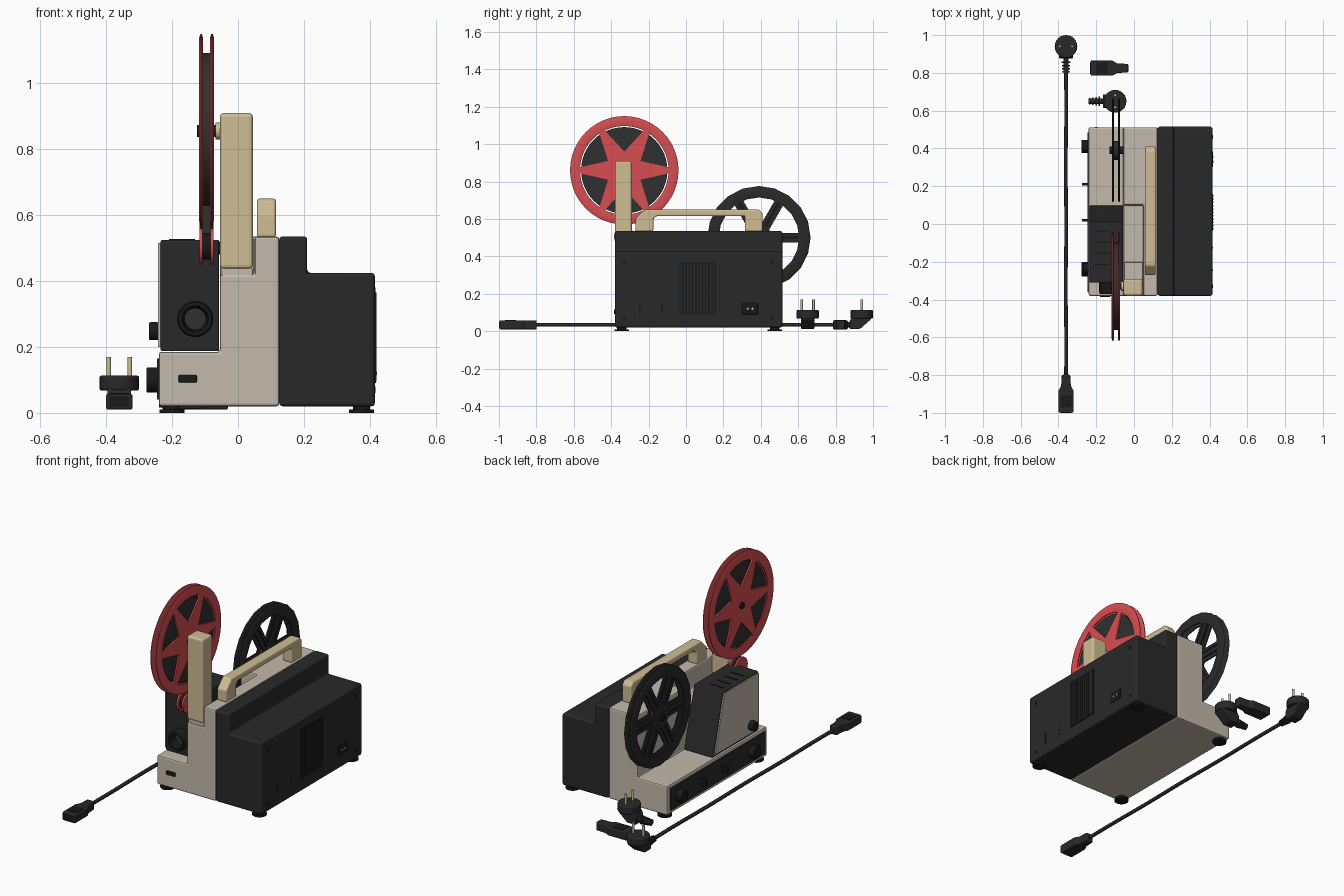
import bpy, bmesh
from math import sin, cos, pi, radians
from mathutils import Matrix, Vector

if "Cube" in bpy.data.objects:
    bpy.data.objects.remove(bpy.data.objects["Cube"])


def material(name, rgb):
    m = bpy.data.materials.new(name)
    m.use_nodes = True
    m.diffuse_color = (*rgb, 1)
    m.node_tree.nodes["Principled BSDF"].inputs["Base Color"].default_value = (*rgb, 1)
    return m


CASE = material("case black", (0.022, 0.022, 0.023))
DARK = material("deep black", (0.010, 0.010, 0.010))
FILM = material("film grey", (0.030, 0.030, 0.031))
BEIGE = material("warm beige", (0.55, 0.49, 0.41))
CREAM = material("cream", (0.62, 0.51, 0.30))
RED = material("reel red", (0.68, 0.075, 0.085))


def place(p, q, h, axis):
    return {"x": (h, p, q), "y": (p, h, q), "z": (p, q, h)}[axis]


def finish(name, bm, mat, bevel=0, smooth=False):
    bmesh.ops.recalc_face_normals(bm, faces=bm.faces)
    mesh = bpy.data.meshes.new(name)
    bm.to_mesh(mesh)
    bm.free()
    obj = bpy.data.objects.new(name, mesh)
    bpy.context.collection.objects.link(obj)
    mesh.materials.append(mat)
    if bevel:
        b = obj.modifiers.new("soft edges", "BEVEL")
        b.width, b.segments, b.limit_method = bevel, 3, "ANGLE"
    if smooth:
        bpy.ops.object.select_all(action="DESELECT")
        obj.select_set(True)
        bpy.context.view_layer.objects.active = obj
        bpy.ops.object.shade_smooth_by_angle(angle=radians(35))
    return obj


def prism(name, pts, axis, a, b, mat, bevel=0, smooth=False):
    """Extrude a flat outline along an axis from a to b."""
    bm = bmesh.new()
    lo, hi = [[bm.verts.new(place(p, q, h, axis)) for p, q in pts] for h in (a, b)]
    bm.faces.new(lo)
    bm.faces.new(hi)
    for i in range(len(pts)):
        j = (i + 1) % len(pts)
        bm.faces.new((lo[i], lo[j], hi[j], hi[i]))
    return finish(name, bm, mat, bevel, smooth)


def box(name, x0, x1, y0, y1, z0, z1, mat, bevel=0):
    return prism(name, [(x0, y0), (x1, y0), (x1, y1), (x0, y1)], "z", z0, z1, mat, bevel)


def disc(name, axis, p, q, r, a, b, mat, n=32, bevel=0):
    pts = [(p + r * cos(2 * pi * i / n), q + r * sin(2 * pi * i / n)) for i in range(n)]
    return prism(name, pts, axis, a, b, mat, bevel, True)


def ring(name, axis, p, q, section, mat, n=40):
    """Revolve a closed (radius, height) section about an axis."""
    bm = bmesh.new()
    loops = []
    for i in range(n):
        t = 2 * pi * i / n
        loops.append([bm.verts.new(place(p + r * cos(t), q + r * sin(t), h, axis)) for r, h in section])
    k = len(section)
    for i in range(n):
        a, b = loops[i], loops[(i + 1) % n]
        for j in range(k):
            bm.faces.new((a[j], b[j], b[(j + 1) % k], a[(j + 1) % k]))
    return finish(name, bm, mat, smooth=True)


# Dark stepped case with vent, socket and screws
prism("dark_case", [(.125, .02), (.415, .02), (.415, .425), (.21, .425), (.21, .535), (.125, .535)],
      "y", -.38, .515, CASE, .01)
box("vent_panel", .41, .417, -.035, .16, .09, .37, DARK)
for i in range(11):
    y = -.03 + i * .0175
    box("vent_slat", .412, .42, y, y + .008, .095, .365, CASE)
box("power_socket", .41, .419, .30, .385, .09, .15, DARK, .004)
for y in (.33, .355):
    disc("socket_pin", "x", y, .12, .006, .415, .421, BEIGE, 10)
for y in (-.33, .46):
    for z in (.07, .37):
        disc("case_screw", "x", y, z, .01, .41, .417, DARK, 12)
for y in (-.25, -.13):
    box("side_latch", .41, .417, y, y + .008, .09, .15, DARK)

# Beige body, L-shaped with a notch for the arm
body = prism("beige_body", [(-.24, .02), (.125, .02), (.125, .535), (-.055, .535), (-.055, .185), (-.24, .185)],
             "y", -.38, .512, BEIGE)
cutter = box("notch_cutter", -.1, .05, -.5, .10, .42, .7, BEIGE)
cutter.hide_render = True
cutter.hide_set(True)
cut = body.modifiers.new("notch", "BOOLEAN")
cut.operation, cut.object, cut.solver = "DIFFERENCE", cutter, "EXACT"
soft = body.modifiers.new("soft edges", "BEVEL")
soft.width, soft.segments, soft.limit_method = .008, 2, "ANGLE"
box("front_slot", -.18, -.125, -.386, -.375, .092, .115, DARK, .003)

# Control strip, knobs and feet
box("control_strip", -.246, -.235, -.36, .485, .04, .165, CASE)
for y, r in ((-.24, .038), (.41, .035)):
    disc("control_knob", "x", y, .10, r, -.278, -.24, DARK, 24, .004)
for y in (.02, .21):
    box("control_lever", -.275, -.24, y - .006, y + .006, .08, .12, DARK)
for x in (-.20, .375):
    for y in (-.343, .475):
        disc("foot", "z", x, y, .038, 0, .010, DARK, 24)
        disc("foot_stem", "z", x, y, .026, .008, .024, DARK, 16)

# Lamp housing with sloped back, side panel, lens and top vents
housing = [(-.31, .187), (.10, .187), (.01, .525), (-.31, .525)]
prism("lamp_housing", housing, "x", -.235, -.057, CASE, .006)
prism("lamp_side_panel", [(-.305, .20), (.085, .20), (.003, .515), (-.305, .515)], "x", -.242, -.233, BEIGE)
disc("focus_knob", "x", -.235, .248, .027, -.27, -.24, DARK, 24, .004)
ring("lens_barrel", "y", -.13, .285, [(.055, -.30), (.055, -.362), (.05, -.37), (.04, -.37), (.032, -.32), (.032, -.30)], DARK)
disc("lens_glass", "y", -.13, .285, .034, -.325, -.305, FILM, 24)
for i in range(4):
    y = -.22 + i * .06
    box("top_vent", -.21, -.13, y, y + .008, .52, .528, DARK)

# Reel arm and carrying handle
box("reel_arm", -.055, .045, -.38, -.29, .437, .91, CREAM, .012)
box("arm_base", -.05, .045, -.375, -.20, .41, .44, BEIGE, .005)
prism("carry_handle", [(-.27, .533), (-.27, .60), (-.22, .65), (.39, .65), (.41, .63), (.41, .533),
                       (.315, .533), (.315, .615), (-.16, .615), (-.175, .60), (-.175, .533)],
      "x", .057, .115, CREAM, .008)

# Full red reel: two flanges with star spokes around wound film
RY, RZ = -.33, .86
for x in (-.112, -.079):
    ring("red_rim", "x", RY, RZ, [(.237, x - .003), (.25, x - .006), (.278, x - .006), (.29, x - .002),
                                  (.29, x + .002), (.278, x + .006), (.25, x + .006), (.237, x + .003)], RED, 48)
    star = []
    for i in range(6):
        t = i * pi / 3
        star += [(RY + .245 * cos(t + d) , RZ + .245 * sin(t + d)) for d in (-.06, .06)]
        star.append((RY + .10 * cos(t + pi / 6), RZ + .10 * sin(t + pi / 6)))
    prism("red_spokes", star, "x", x - .004, x + .004, RED)
    disc("red_roller_side", "x", RY, .505, .055, x - .005, x + .005, RED, 24)
disc("wound_film", "x", RY, RZ, .231, -.108, -.083, FILM, 48)
disc("roller_core", "x", RY, .505, .04, -.108, -.083, DARK, 24)
box("film_strip", -.107, -.084, RY - .003, RY + .003, .48, .66, FILM)
disc("red_reel_axle", "x", RY, RZ - .005, .018, -.125, -.06, DARK, 16)
disc("arm_spindle", "x", RY, RZ - .005, .026, -.068, -.05, CREAM, 20)

# Empty black reel: two flanges with paired spokes
BY, BZ = .39, .50
for x in (-.112, -.079):
    ring("black_rim", "x", BY, BZ, [(.215, x - .003), (.225, x - .005), (.268, x - .005), (.276, x),
                                    (.268, x + .005), (.225, x + .005), (.215, x + .003)], CASE, 20)
    disc("black_hub", "x", BY, BZ, .07, x - .004, x + .004, CASE, 24)
    for i in range(6):
        turn = Matrix.Rotation(i * pi / 3, 4, "X")
        for side in (-.017, .017):
            s = box("black_spoke", x - .004, x + .004, .05, .225, side - .009, side + .009, CASE)
            s.matrix_world = Matrix.Translation((0, BY, BZ)) @ turn
        s = box("spoke_web", x - .002, x + .002, .05, .225, -.012, .012, DARK)
        s.matrix_world = Matrix.Translation((0, BY, BZ)) @ turn
disc("black_reel_core", "x", BY, BZ, .05, -.11, -.08, CASE, 24)
disc("black_reel_axle", "x", BY, BZ, .02, -.13, -.05, DARK, 16)


# Wall plugs with elbow and ribbed strain relief
def plug(x, y, turn):
    parts = [disc("plug_disc", "z", 0, 0, .06, .068, .113, CASE, 24, .006),
             prism("plug_elbow", [(.055, .08), (.045, .06), (-.01, .012), (-.065, .012), (-.065, .055), (-.05, .08)],
                   "x", -.036, .036, CASE, .006),
             disc("relief_core", "y", 0, .034, .014, -.14, -.06, CASE, 12)]
    for i in range(4):
        v = -.08 - i * .017
        parts.append(disc("relief_rib", "y", 0, .034, .024 - i * .002, v - .008, v, CASE, 14))
    for u in (-.032, .032):
        parts.append(disc("plug_pin", "z", u, 0, .007, .11, .17, CREAM, 12))
    for o in parts:
        o.matrix_world = Matrix.Translation((x, y, 0)) @ Matrix.Rotation(turn, 4, "Z")


# Appliance connectors with tapered neck
def connector(x, y, turn):
    half = [(.04, 0), (.04, .115), (.026, .14), (.022, .20)]
    outline = half + [(-u, v) for u, v in reversed(half)]
    for o in (prism("connector_body", outline, "z", .01, .058, CASE, .006),
              box("connector_face", -.03, .03, -.002, .004, .018, .05, DARK),
              box("connector_grip", -.03, .03, .03, .09, .055, .061, DARK)):
        o.matrix_world = Matrix.Translation((x, y, 0)) @ Matrix.Rotation(turn, 4, "Z")


plug(-.36, .94, 0)
plug(-.10, .65, -pi / 2)
connector(-.36, -.998, 0)
connector(-.23, .825, -pi / 2)

# Power cable lying on the floor
curve = bpy.data.curves.new("power_cable", "CURVE")
curve.dimensions, curve.bevel_depth, curve.bevel_resolution = "3D", .010, 2
path = curve.splines.new("NURBS")
path.points.add(8)
for i, p in enumerate(path.points):
    p.co = (-.36 + .003 * sin(i * 2), -.82 + i * .205, .034, 1)
path.use_endpoint_u = True
curve.materials.append(CASE)
bpy.context.collection.objects.link(bpy.data.objects.new("power_cable", curve))
